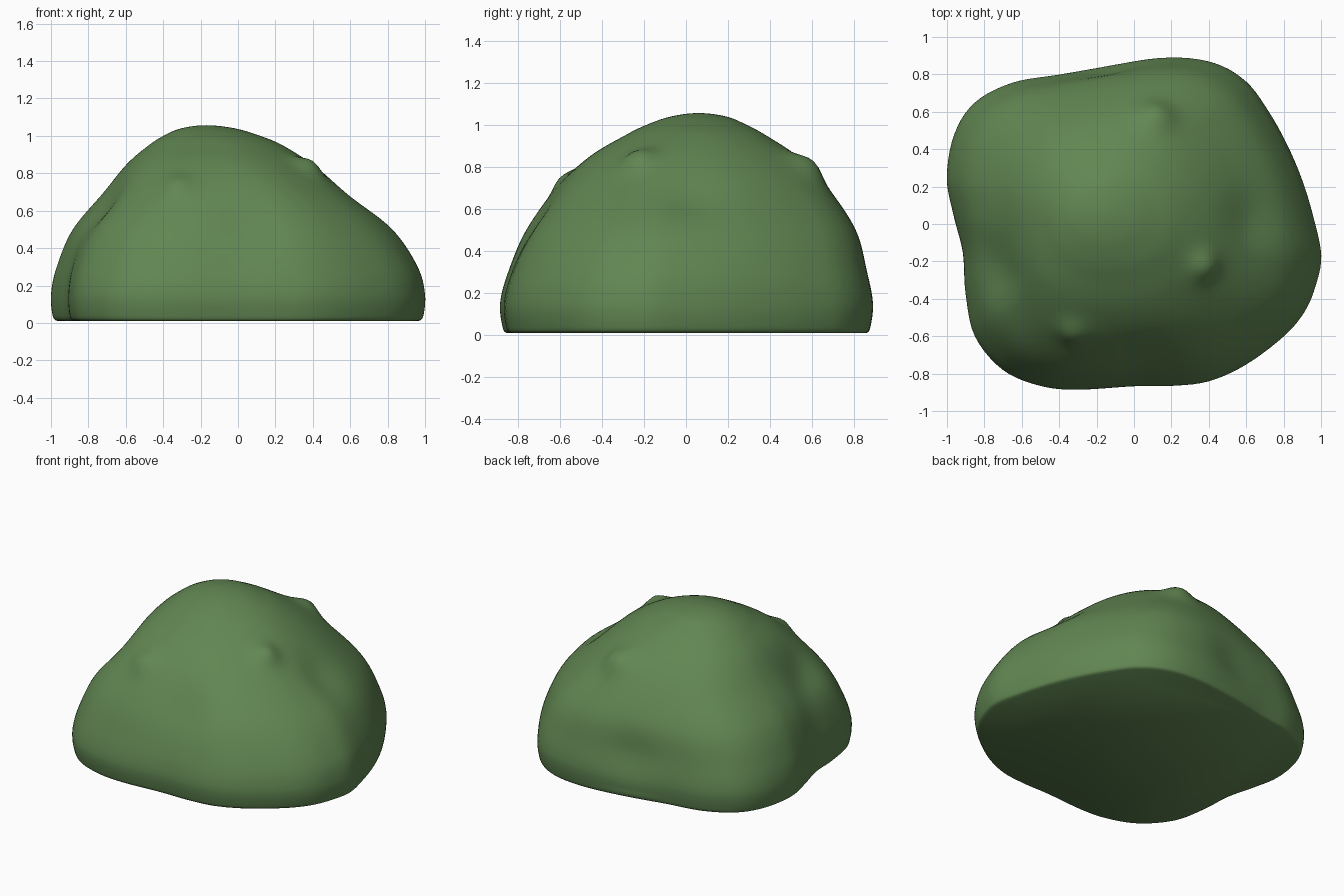
import bpy, bmesh, math
from mathutils import Vector

if "Cube" in bpy.data.objects:
    bpy.data.objects.remove(bpy.data.objects["Cube"])


def catmull(a, b, c, d, t):
    return 0.5 * (2 * b + (c - a) * t + (2 * a - 5 * b + 4 * c - d) * t * t
                  + (3 * b - a - 3 * c + d) * t ** 3)


# Widest plan outline, counter-clockwise
OUTLINE = [Vector(p) for p in [
    (1.0, -.17), (.96, .03), (.9, .23), (.82, .42), (.72, .6), (.6, .76), (.43, .86),
    (.2, .89), (-.1, .86), (-.4, .8), (-.65, .755), (-.85, .65), (-.96, .48), (-1, .25),
    (-.965, .05), (-.915, -.15), (-.9, -.37), (-.85, -.6), (-.7, -.78), (-.5, -.865),
    (-.3, -.885), (0, -.867), (.2, -.865), (.4, -.84), (.6, -.75), (.8, -.6), (.91, -.47),
    (.97, -.33)]]
# Height levels: z, centre x, scale x, centre y, scale y, roundness
LEVELS = [
    (.01, 0, .965, 0, .965, 0), (.035, 0, .99, 0, .985, 0), (.15, 0, 1, 0, 1, 0),
    (.3, -.005, .967, .005, .965, .08), (.5, -.03, .86, .02, .89, .25),
    (.7, -.065, .66, .025, .735, .45), (.85, -.1, .5, .035, .56, .65),
    (.95, -.12, .36, .045, .38, .8), (1.0, -.14, .26, .05, .27, .9),
    (1.04, -.16, .145, .06, .15, 1), (1.057, -.17, 0, .06, 0, 1)]
# Small knobs and hollows: x, y, z, radius, height along the normal
BUMPS = [
    (.37, -.22, .82, .1, .045), (-.32, -.55, .7, .1, .04), (.12, .58, .8, .12, .05),
    (-.74, -.25, .6, .2, -.035), (-.15, .83, .3, .22, -.025), (.62, .02, .66, .2, -.025),
    (.1, -.72, .55, .25, -.025)]

n = len(OUTLINE)
plan = [catmull(*[OUTLINE[(i + k) % n] for k in (-1, 0, 1, 2)], s / 5)
        for i in range(n) for s in range(5)]

levels = [Vector(v) for v in LEVELS]
z, cx, sx, cy, sy, r = LEVELS[-2]
levels = [levels[0]] + levels + [Vector((z, cx, -sx, cy, -sy, r))]
steps = 7
rows = [catmull(*levels[i:i + 4], s / steps)
        for i in range(len(levels) - 3) for s in range(steps)]

# Mossy mound body
bm = bmesh.new()
rings = []
for z, cx, sx, cy, sy, rnd in rows:
    ring = []
    for p in plan:
        q = Vector((p.x, p.y / .89))
        q = q.lerp(q.normalized(), min(1, max(0, rnd)))
        ring.append(bm.verts.new((cx + q.x * sx, cy + q.y * .89 * sy, z)))
    rings.append(ring)
m = len(plan)
for lo, hi in zip(rings, rings[1:]):
    for j in range(m):
        k = (j + 1) % m
        bm.faces.new((lo[j], lo[k], hi[k], hi[j]))
apex = bm.verts.new((-.17, .06, 1.057))
for j in range(m):
    bm.faces.new((rings[-1][j], rings[-1][(j + 1) % m], apex))
bm.faces.new(rings[0][::-1])
bm.normal_update()

# Knobs and hollows pushed along the surface normals
for v in bm.verts:
    if v.co.z > .05:
        push = sum(h * math.exp(-((v.co - Vector((x, y, z))).length / rad) ** 2 * 1.5)
                   for x, y, z, rad, h in BUMPS)
        v.co += v.normal * push

mesh = bpy.data.meshes.new("mound")
bm.to_mesh(mesh)
bm.free()
mound = bpy.data.objects.new("mound", mesh)
bpy.context.collection.objects.link(mound)
mat = bpy.data.materials.new("green")
mat.diffuse_color = (.12, .24, .085, 1)
mat.use_nodes = True
mat.node_tree.nodes["Principled BSDF"].inputs["Base Color"].default_value = mat.diffuse_color
mesh.materials.append(mat)
bpy.context.view_layer.objects.active = mound
mound.select_set(True)
bpy.ops.object.shade_smooth_by_angle(angle=math.radians(50))
